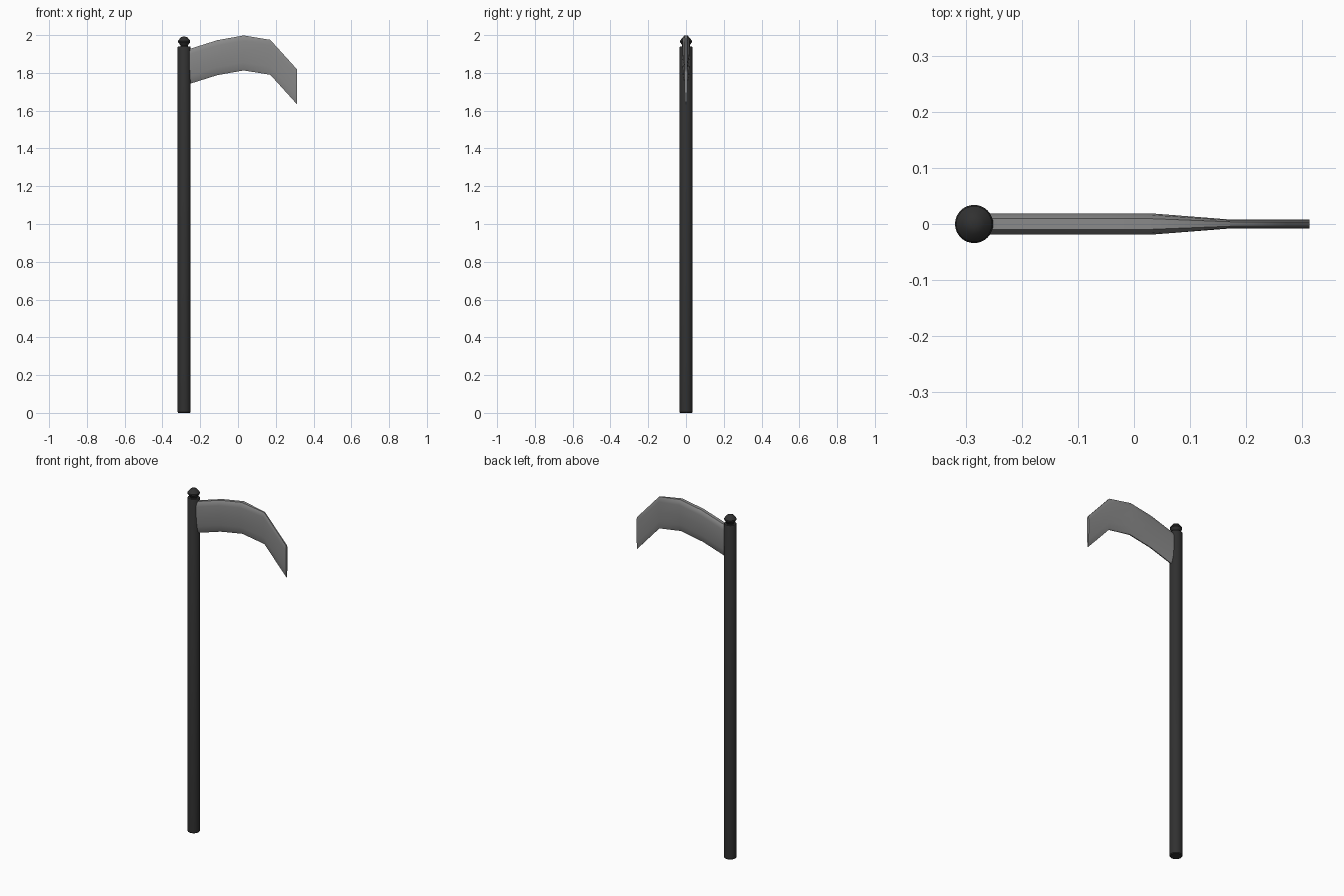
import bpy, bmesh, math

if "Cube" in bpy.data.objects:
    bpy.data.objects.remove(bpy.data.objects["Cube"])

POLE_X = -0.285


def finish(bm, name, angle):
    bmesh.ops.recalc_face_normals(bm, faces=bm.faces)
    mesh = bpy.data.meshes.new(name)
    bm.to_mesh(mesh)
    bm.free()
    ob = bpy.data.objects.new(name, mesh)
    bpy.context.collection.objects.link(ob)
    bpy.ops.object.select_all(action='DESELECT')
    bpy.context.view_layer.objects.active = ob
    ob.select_set(True)
    bpy.ops.object.shade_smooth_by_angle(angle=math.radians(angle))
    return ob


def loft(name, rings, angle=35):
    """Skin a list of closed rings and cap both ends."""
    bm = bmesh.new()
    loops = [[bm.verts.new(p) for p in ring] for ring in rings]
    n = len(loops[0])
    for a, b in zip(loops, loops[1:]):
        for i in range(n):
            j = (i + 1) % n
            bm.faces.new((a[i], a[j], b[j], b[i]))
    bm.faces.new(loops[0])
    bm.faces.new(loops[-1])
    return finish(bm, name, angle)


def paint(ob, name, value):
    mat = bpy.data.materials.new(name)
    mat.diffuse_color = (value, value, value, 1)
    mat.use_nodes = True
    mat.node_tree.nodes["Principled BSDF"].inputs["Base Color"].default_value = mat.diffuse_color
    ob.data.materials.append(mat)


def turned(name, profile, sides=32):
    rings = [[(POLE_X + r * math.cos(2 * math.pi * i / sides),
               r * math.sin(2 * math.pi * i / sides), z)
              for i in range(sides)] for r, z in profile]
    return loft(name, rings)


# pole with slightly eased rims
pole = turned("pole", [(0.031, 0), (0.034, 0.004), (0.034, 1.936), (0.031, 1.941)])
paint(pole, "dark_pole", 0.03)

# finial on the pole top
finial = turned("finial", [(0.02, 1.938), (0.02, 1.946), (0.032, 1.963),
                           (0.032, 1.970), (0.018, 1.988), (0.006, 1.992)])
paint(finial, "dark_finial", 0.03)

# blade: one cross-section swept along stations (x, top z, half thickness)
stations = [(-0.262, 1.927, 0.019), (-0.11, 1.975, 0.019), (0.03, 2.0, 0.019),
            (0.171, 1.977, 0.008), (0.313, 1.82, 0.008)]
half = [(0.5, 0.002), (0.85, 0.012), (1.0, 0.03), (0.95, 0.09),
        (0.75, 0.145), (0.45, 0.175), (0.15, 0.187)]
section = half + [(-y, d) for y, d in reversed(half)]
blade = loft("blade", [[(x, y * t, z - d) for y, d in section]
                       for x, z, t in stations], 50)
paint(blade, "steel", 0.25)
